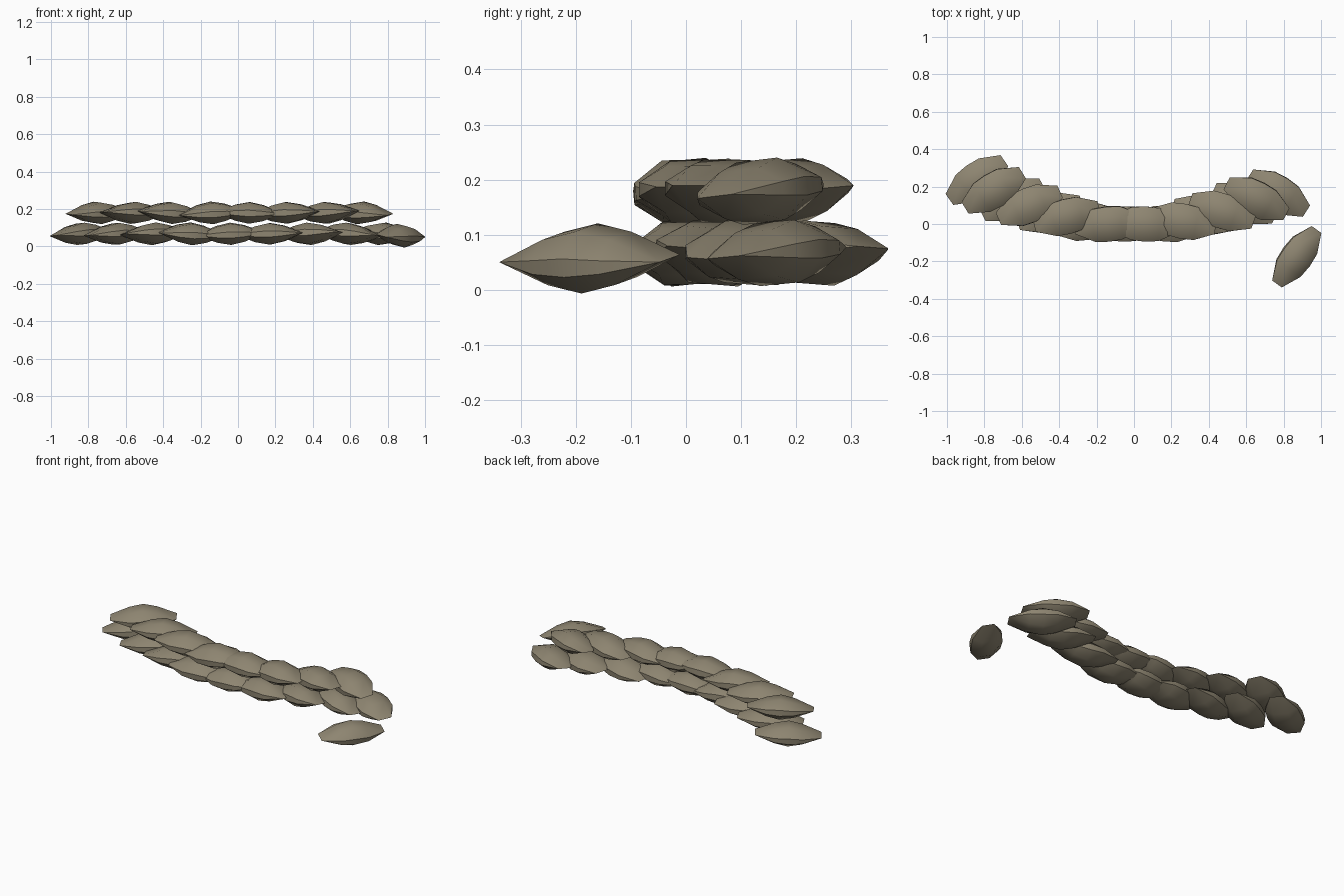
import bpy
import bmesh
import random
from math import radians
from mathutils import Euler

random.seed(4)
cube = bpy.data.objects.get("Cube")
if cube:
    bpy.data.objects.remove(cube, do_unlink=True)

burlap = bpy.data.materials.new("burlap")
burlap.use_nodes = True
COLOR = (0.27, 0.235, 0.165, 1)
burlap.diffuse_color = COLOR
burlap.node_tree.nodes["Principled BSDF"].inputs["Base Color"].default_value = COLOR

# Sections along the bag: position, half width, half height
SECTIONS = [(-0.075, 0.088, 0.042), (0, 0.094, 0.057), (0.075, 0.088, 0.042)]
# Octagonal cross-section, as fractions of half width and half height
RING = [(1, 0.3), (0.45, 1), (-0.45, 1), (-1, 0.3),
        (-1, -0.3), (-0.45, -1), (0.45, -1), (1, -0.3)]
END_LENGTH, END_WIDTH = 0.18, 0.036


def make_bag(name, location, turn, tilt=(0, 0), width=1):
    """Stuffed bag: swollen middle, both ends pinched to a flat seam."""
    bm = bmesh.new()
    rings = [[bm.verts.new((x, v * w * width, z * h)) for v, z in RING]
             for x, w, h in SECTIONS]
    for a, b in zip(rings, rings[1:]):
        for i in range(8):
            j = (i + 1) % 8
            bm.faces.new((a[i], a[j], b[j], b[i]))
    # Pinched ends
    for ring, x in ((rings[0], -END_LENGTH), (rings[-1], END_LENGTH)):
        left = bm.verts.new((x, END_WIDTH * width, 0))
        right = bm.verts.new((x, -END_WIDTH * width, 0))
        seam = [left, left, right, right, right, right, left, left]
        for i in range(8):
            j = (i + 1) % 8
            corners = [ring[i], ring[j], seam[j]]
            if seam[i] != seam[j]:
                corners.append(seam[i])
            bm.faces.new(corners)
    bmesh.ops.recalc_face_normals(bm, faces=bm.faces)
    mesh = bpy.data.meshes.new(name)
    bm.to_mesh(mesh)
    bm.free()
    mesh.materials.append(burlap)
    bag = bpy.data.objects.new(name, mesh)
    bpy.context.collection.objects.link(bag)
    bag.location = location
    bag.rotation_euler = Euler((radians(tilt[0]), radians(tilt[1]), radians(turn)))
    bpy.ops.object.select_all(action="DESELECT")
    bag.select_set(True)
    bpy.context.view_layer.objects.active = bag
    bpy.ops.object.shade_smooth_by_angle(angle=radians(40))


def make_row(name, places, z):
    """Curved course of bags, each turned according to its place."""
    for i, (x, y) in enumerate(places):
        tilt = (random.uniform(-7, 7), random.uniform(-4, 4))
        make_bag(f"{name}_{i + 1}", (x, y, z), -42 * x, tilt)


# Lower course
make_row("lower_bag", [(-0.84, 0.235), (-0.65, 0.13), (-0.45, 0.06), (-0.25, 0.01),
                       (-0.04, 0), (0.17, 0), (0.38, 0.05), (0.59, 0.11),
                       (0.77, 0.165)], 0.067)
# Upper course
make_row("upper_bag", [(-0.75, 0.18), (-0.56, 0.1), (-0.36, 0.04), (-0.14, 0),
                       (0.06, 0), (0.26, 0.015), (0.47, 0.07), (0.655, 0.135)], 0.179)
# Fallen bag lying in front
make_bag("loose_bag", (0.87, -0.175, 0.057), 54, (12, 0), 0.9)
